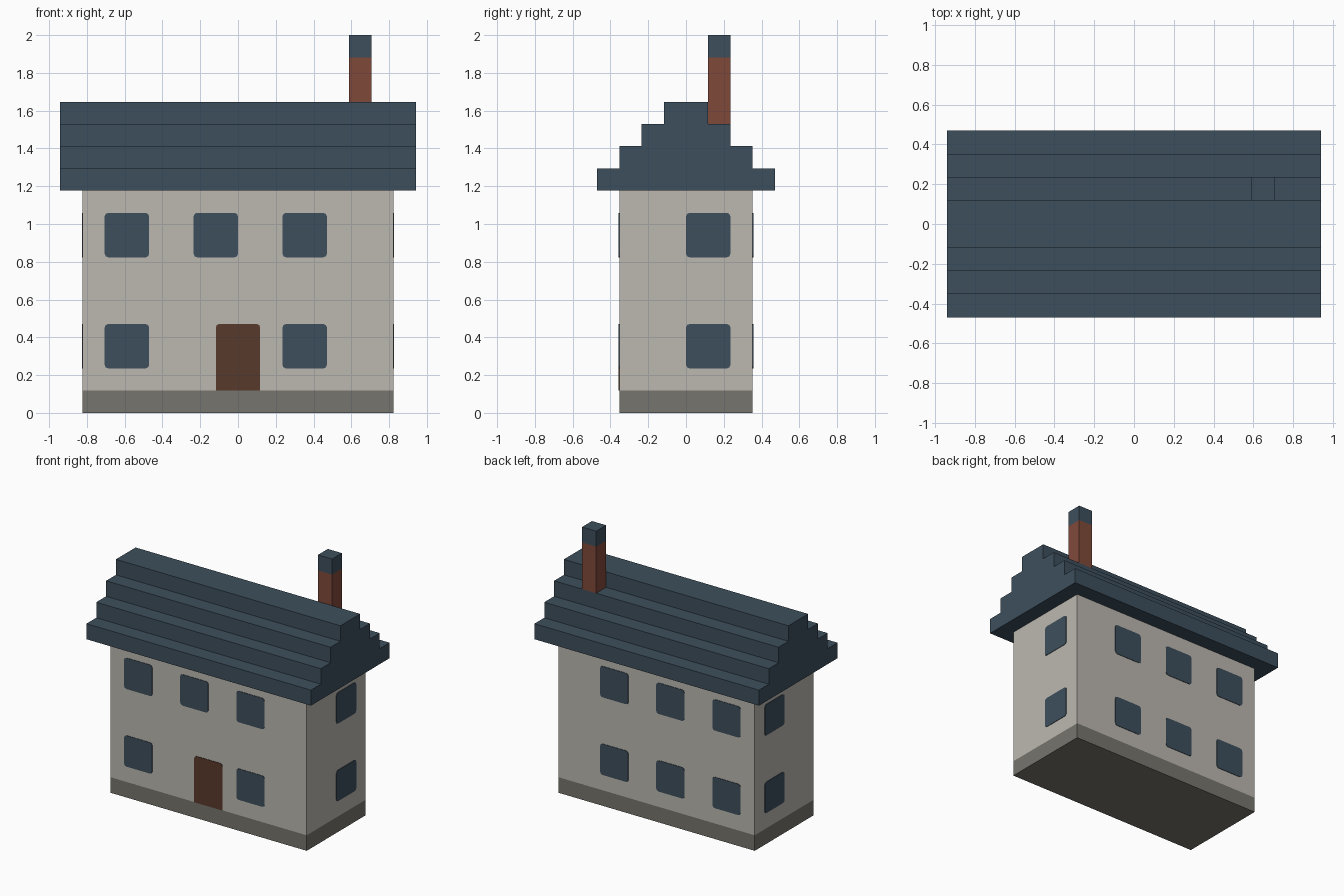
import bpy
import bmesh
from math import cos, sin, pi
from mathutils import Matrix

cube = bpy.data.objects.get("Cube")
if cube:
    bpy.data.objects.remove(cube, do_unlink=True)

U = 2 / 17            # one building block; all sizes below are in blocks
HALF_W, HALF_D = 7, 3  # half width and half depth of the walls


def material(name, hex_code):
    """Flat material from an sRGB hex colour."""
    srgb = [c / 255 for c in bytes.fromhex(hex_code)]
    lin = [c / 12.92 if c < 0.04045 else ((c + 0.055) / 1.055) ** 2.4 for c in srgb]
    mat = bpy.data.materials.new(name)
    mat.use_nodes = True
    mat.diffuse_color = (*lin, 1)
    bsdf = mat.node_tree.nodes["Principled BSDF"]
    bsdf.inputs["Base Color"].default_value = (*lin, 1)
    bsdf.inputs["Roughness"].default_value = 0.9
    return mat


SLATE = material("slate blue", "3D4F5D")
PLASTER = material("pale plaster", "BCB8B0")
STONE = material("grey stone", "77756D")
BRICK = material("red brick", "80493A")
WOOD = material("brown wood", "593A2C")


def prism(name, points, depth, mat, matrix):
    """Extrude an outline lying in the x-z plane along +y, then place it."""
    bm = bmesh.new()
    face = bm.faces.new([bm.verts.new((x, 0, z)) for x, z in points])
    out = bmesh.ops.extrude_face_region(bm, geom=[face])
    verts = [g for g in out["geom"] if isinstance(g, bmesh.types.BMVert)]
    bmesh.ops.translate(bm, verts=verts, vec=(0, depth, 0))
    bmesh.ops.transform(bm, matrix=Matrix.Scale(U, 4) @ matrix, verts=bm.verts)
    bmesh.ops.recalc_face_normals(bm, faces=bm.faces)
    mesh = bpy.data.meshes.new(name)
    bm.to_mesh(mesh)
    bm.free()
    mesh.materials.append(mat)
    obj = bpy.data.objects.new(name, mesh)
    bpy.context.collection.objects.link(obj)
    return obj


def box(name, x, y, z, mat):
    """Box from (min, max) pairs."""
    outline = [(x[0], z[0]), (x[1], z[0]), (x[1], z[1]), (x[0], z[1])]
    prism(name, outline, y[1] - y[0], mat, Matrix.Translation((0, y[0], 0)))


def plate(name, side, u, z, height, mat, square_base=False):
    """Thin round-cornered panel two blocks wide; side counts quarter turns from the front."""
    r, points = 0.16, []
    for i, (sx, top) in enumerate([(1, 1), (-1, 1), (-1, 0), (1, 0)]):
        if square_base and not top:
            points.append((u + sx, z))
            continue
        cx = u + sx * (1 - r)
        cz = z + (height - r if top else r)
        for step in range(3):
            a = (i + step / 2) * pi / 2
            points.append((cx + r * cos(a), cz + r * sin(a)))
    reach = HALF_W if side % 2 else HALF_D
    place = Matrix.Rotation(side * pi / 2, 4, "Z") @ Matrix.Translation((0, -reach - 0.03, 0))
    prism(name, points, 0.04, mat, place)


# Stone footing and plastered walls
box("footing", (-HALF_W, HALF_W), (-HALF_D, HALF_D), (0, 1), STONE)
box("walls", (-HALF_W, HALF_W), (-HALF_D, HALF_D), (1, 10), PLASTER)

# Stepped roof, one outline run along the length of the house
steps = []
for i in range(4):
    steps += [(4 - i, 10 + i), (4 - i, 11 + i)]
outline = steps + [(-x, z) for x, z in reversed(steps)]
prism("stepped_roof", outline, 16, SLATE,
      Matrix.Rotation(pi / 2, 4, "Z") @ Matrix.Translation((0, -8, 0)))

# Chimney with slate cap
box("chimney", (5, 6), (1, 2), (13, 16), BRICK)
box("chimney_cap", (5, 6), (1, 2), (16, 17), SLATE)

# Front door
plate("front_door", 0, 0, 1, 3, WOOD, square_base=True)

# Windows on two floors of every side
for floor, z in (("lower", 2), ("upper", 7)):
    for n, x in enumerate((-5, -1, 3), 1):
        if not (floor == "lower" and n == 2):
            plate(f"front_{floor}_window_{n}", 0, x, z, 2, SLATE)
        plate(f"back_{floor}_window_{n}", 2, -x, z, 2, SLATE)
    plate(f"left_{floor}_window", 1, 1, z, 2, SLATE)
    plate(f"right_{floor}_window", 3, -1, z, 2, SLATE)
